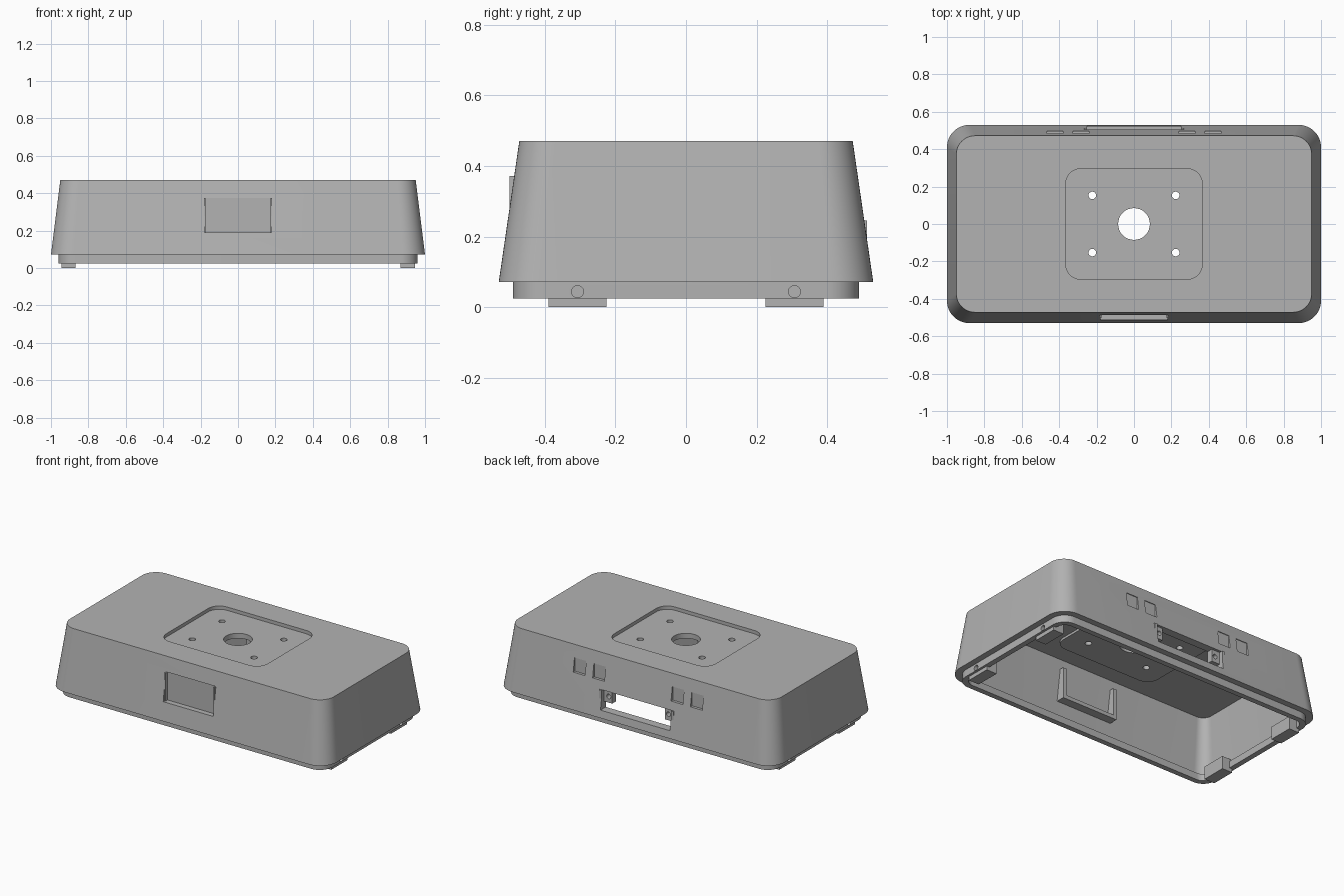
import bpy, bmesh, math

cube = bpy.data.objects.get("Cube")
if cube:
    bpy.data.objects.remove(cube, do_unlink=True)

grey = bpy.data.materials.new("plain_grey")
grey.use_nodes = True
GREY = (0.45, 0.45, 0.45, 1)
grey.diffuse_color = GREY
grey.node_tree.nodes["Principled BSDF"].inputs["Base Color"].default_value = GREY


def finish(name, bm):
    bmesh.ops.recalc_face_normals(bm, faces=bm.faces)
    mesh = bpy.data.meshes.new(name)
    bm.to_mesh(mesh)
    bm.free()
    mesh.materials.append(grey)
    obj = bpy.data.objects.new(name, mesh)
    bpy.context.collection.objects.link(obj)
    return obj


def loft(name, rings, steps=12):
    """Skin rounded rectangles given as (half x, half y, radius, z)."""
    bm = bmesh.new()
    loops = []
    for hx, hy, r, z in rings:
        loop = []
        for quarter, (sx, sy) in enumerate([(1, 1), (-1, 1), (-1, -1), (1, -1)]):
            for i in range(steps + 1):
                a = (quarter + i / steps) * math.pi / 2
                loop.append(bm.verts.new((sx * (hx - r) + r * math.cos(a),
                                          sy * (hy - r) + r * math.sin(a), z)))
        loops.append(loop)
    for low, high in zip(loops, loops[1:]):
        for i in range(len(low)):
            j = (i + 1) % len(low)
            bm.faces.new((low[i], low[j], high[j], high[i]))
    bm.faces.new(loops[0])
    bm.faces.new(loops[-1])
    return finish(name, bm)


def box(name, x, y, z):
    bm = bmesh.new()
    bmesh.ops.create_cube(bm, size=1)
    for v in bm.verts:
        for axis, (lo, hi) in enumerate((x, y, z)):
            v.co[axis] = lo if v.co[axis] < 0 else hi
    return finish(name, bm)


def cylinder(name, centre, radius, depth, axis="Z"):
    bm = bmesh.new()
    bmesh.ops.create_cone(bm, cap_ends=True, segments=32, radius1=radius,
                          radius2=radius, depth=depth)
    for v in bm.verts:
        x, y, z = v.co
        v.co = {"X": (z, x, y), "Y": (x, z, y), "Z": (x, y, z)}[axis]
        v.co.x += centre[0]
        v.co.y += centre[1]
        v.co.z += centre[2]
    return finish(name, bm)


def cut(obj, cutter):
    bpy.context.view_layer.objects.active = obj
    mod = obj.modifiers.new("cut", "BOOLEAN")
    mod.operation = "DIFFERENCE"
    mod.solver = "EXACT"
    mod.object = cutter
    bpy.ops.object.modifier_apply(modifier=mod.name)
    bpy.data.objects.remove(cutter, do_unlink=True)


def span(side, near, far):
    return tuple(sorted((side * near, side * far)))


# Hollow tapered housing with a stepped lip and open bottom
housing = loft("housing", [
    (0.95, 0.472, 0.10, 0.47), (1.0, 0.53, 0.12, 0.072),
    (0.96, 0.49, 0.09, 0.072), (0.96, 0.49, 0.09, 0.025),
    (0.925, 0.455, 0.06, 0.025), (0.925, 0.455, 0.06, 0.07),
    (0.94, 0.475, 0.08, 0.072), (0.90, 0.425, 0.06, 0.43)])

# Mounting plate: recess above, shallow boss below
boss = loft("mounting_boss", [(0.365, 0.295, 0.08, 0.415),
                              (0.365, 0.295, 0.08, 0.435)])
cut(housing, loft("recess", [(0.365, 0.295, 0.08, 0.448),
                             (0.365, 0.295, 0.08, 0.55)]))
holes = [(0, 0, 0.085)] + [(sx * 0.223, sy * 0.153, 0.02)
                           for sx in (-1, 1) for sy in (-1, 1)]
for x, y, r in holes:
    for part in (housing, boss):
        cut(part, cylinder("hole", (x, y, 0.44), r, 0.2))

# Front display pocket and rear connector opening
cut(housing, box("pocket", (-0.18, 0.18), (-0.7, -0.478), (0.19, 0.375)))
cut(housing, box("opening", (-0.25, 0.25), (0.38, 0.7), (0.12, 0.245)))

for side, word in ((1, "left"), (-1, "right")):
    # Rear switch pockets
    for near, far in ((0.24, 0.325), (0.38, 0.465)):
        cut(housing, box("switch", span(side, near, far), (0.479, 0.7), (0.30, 0.39)))

    # Display holder: inner rail and thin outer fin
    box(word + "_display_rail", span(side, 0.18, 0.205), (-0.475, -0.405), (0.165, 0.37))
    box(word + "_display_fin", span(side, 0.172, 0.181), (-0.50, -0.47), (0.19, 0.372))

    # Connector ears with screw holes, and small clips
    ear = box(word + "_connector_ear", span(side, 0.19, 0.255), (0.45, 0.488), (0.165, 0.25))
    cut(ear, cylinder("screw", (side * 0.215, 0.47, 0.205), 0.015, 0.2, "Y"))
    box(word + "_connector_clip", span(side, 0.25, 0.268), (0.46, 0.513), (0.19, 0.245))

    # Feet with screw holes through the lip
    for y, end in ((-0.307, "front"), (0.307, "back")):
        foot = box(end + "_" + word + "_foot", span(side, 0.87, 0.945),
                   (y - 0.082, y + 0.082), (0, 0.085))
        for part in (housing, foot):
            cut(part, cylinder("screw", (side * 0.945, y, 0.044), 0.017, 0.09, "X"))

box("display_ledge", (-0.205, 0.205), (-0.475, -0.405), (0.165, 0.19))

# Smooth rounded corners, keep crisp edges
for obj in bpy.context.scene.objects:
    if obj.type == "MESH":
        bpy.ops.object.select_all(action="DESELECT")
        obj.select_set(True)
        bpy.context.view_layer.objects.active = obj
        bpy.ops.object.shade_smooth_by_angle(angle=math.radians(30))
